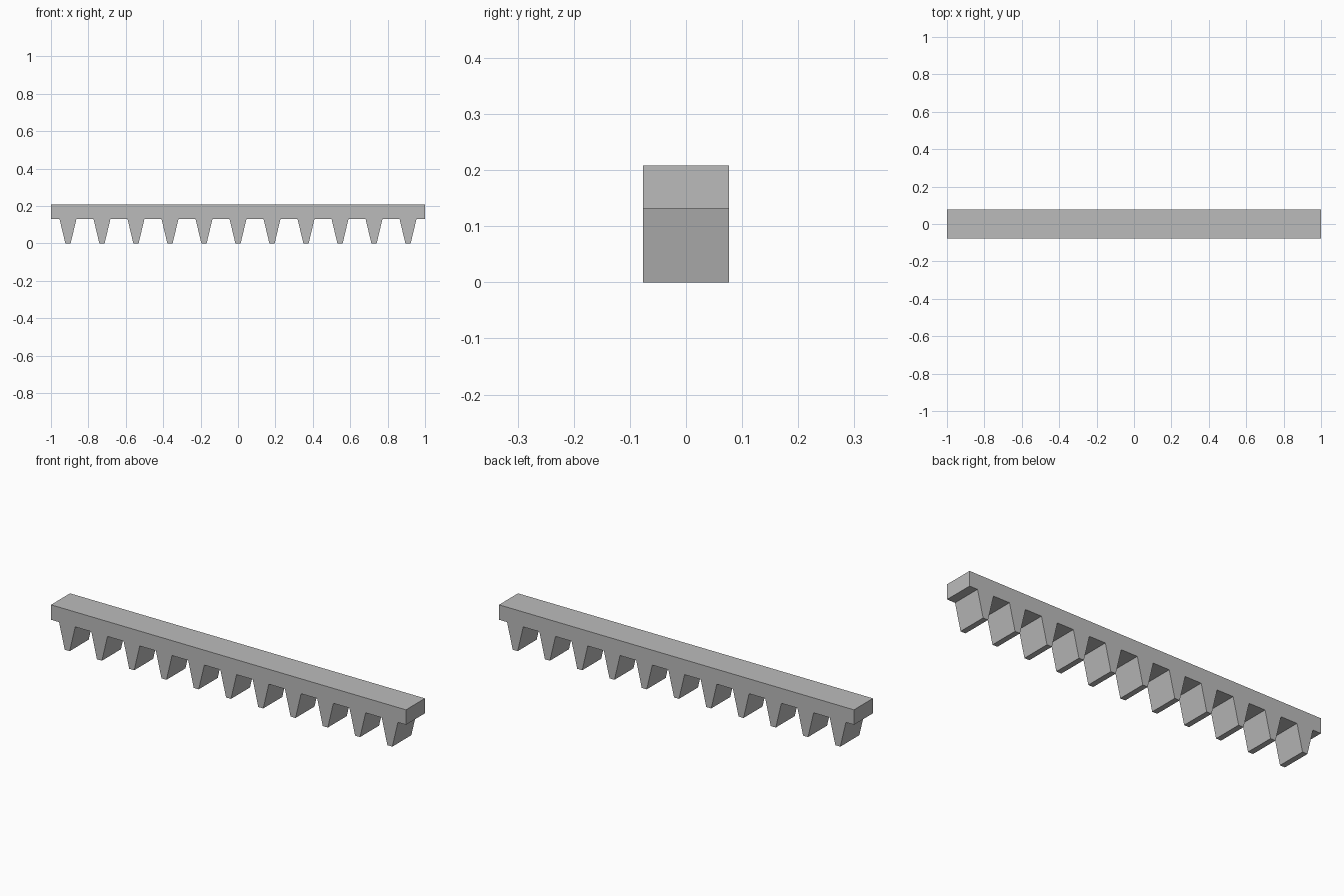
import bpy
import bmesh

if "Cube" in bpy.data.objects:
    bpy.data.objects.remove(bpy.data.objects["Cube"], do_unlink=True)

LENGTH, DEPTH, HEIGHT = 2.0, 0.153, 0.208
ROOT_Z = 0.132
TEETH = 11
PITCH = LENGTH / TEETH
ROOT_HALF, TIP_HALF = PITCH / 4, 0.014

grey = bpy.data.materials.new("plain grey")
grey.use_nodes = True
colour = (0.5, 0.5, 0.5, 1)
grey.diffuse_color = colour
grey.node_tree.nodes["Principled BSDF"].inputs["Base Color"].default_value = colour

# Rack profile: flat-backed bar with tapered teeth along its underside
profile = [(LENGTH / 2, HEIGHT), (-LENGTH / 2, HEIGHT), (-LENGTH / 2, ROOT_Z)]
for i in range(TEETH):
    x = (i - (TEETH - 1) / 2) * PITCH
    profile += [(x - ROOT_HALF, ROOT_Z), (x - TIP_HALF, 0),
                (x + TIP_HALF, 0), (x + ROOT_HALF, ROOT_Z)]
profile.append((LENGTH / 2, ROOT_Z))

# Extrude the profile from front to back
bm = bmesh.new()
front = bm.faces.new([bm.verts.new((x, -DEPTH / 2, z)) for x, z in profile])
extruded = bmesh.ops.extrude_face_region(bm, geom=[front], use_keep_orig=True)
back = [g for g in extruded["geom"] if isinstance(g, bmesh.types.BMVert)]
bmesh.ops.translate(bm, verts=back, vec=(0, DEPTH, 0))
bmesh.ops.recalc_face_normals(bm, faces=bm.faces)

mesh = bpy.data.meshes.new("gear_rack")
bm.to_mesh(mesh)
bm.free()
mesh.materials.append(grey)
rack = bpy.data.objects.new("gear_rack", mesh)
bpy.context.collection.objects.link(rack)
